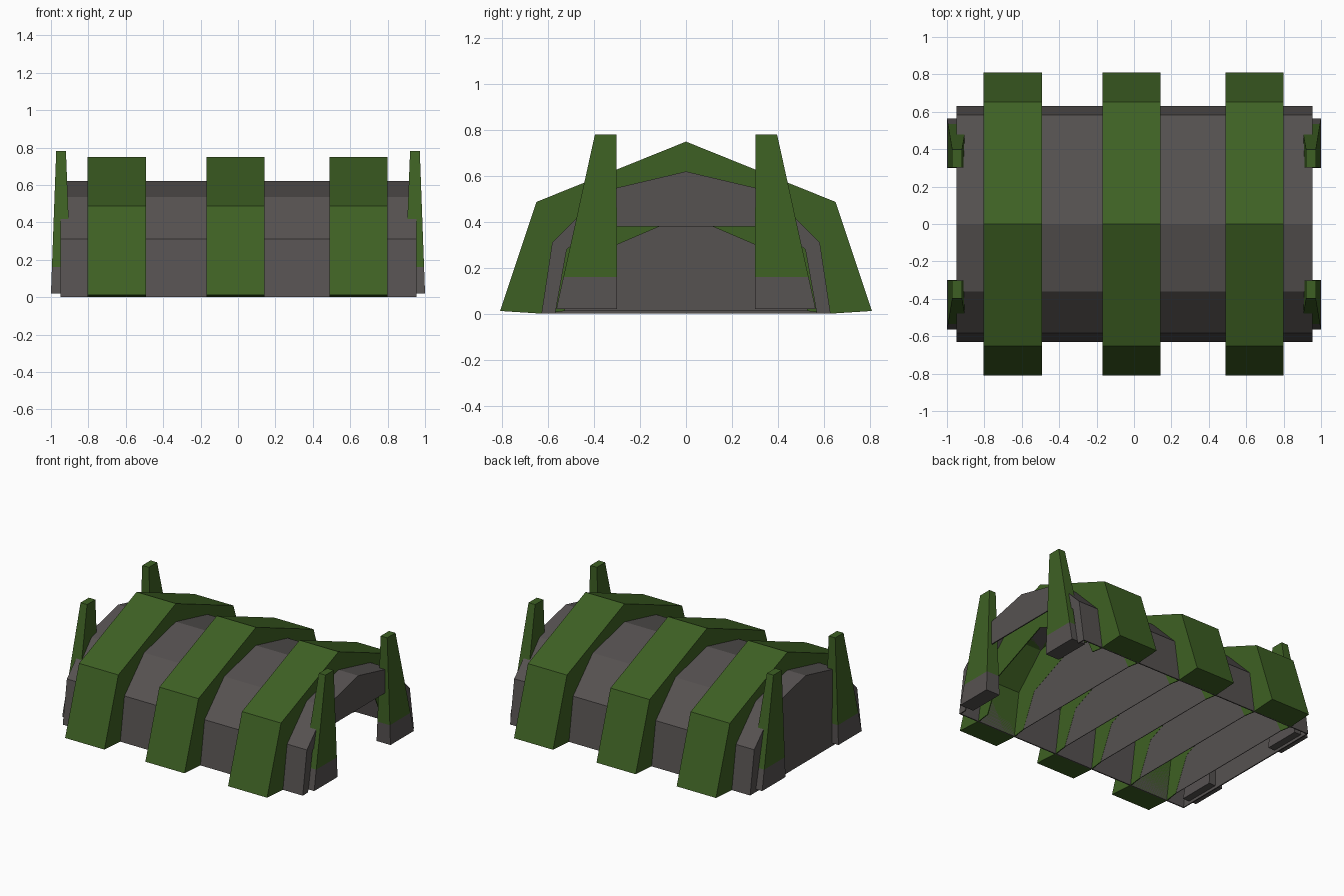
import bpy, bmesh

if "Cube" in bpy.data.objects:
    bpy.data.objects.remove(bpy.data.objects["Cube"])


def material(name, rgb):
    m = bpy.data.materials.new(name)
    m.diffuse_color = (*rgb, 1)
    m.use_nodes = True
    m.node_tree.nodes["Principled BSDF"].inputs["Base Color"].default_value = m.diffuse_color
    return m


GREY = material("concrete grey", (0.093, 0.084, 0.082))
GREEN = material("army green", (0.048, 0.118, 0.017))


def finish(name, bm, mats):
    bmesh.ops.recalc_face_normals(bm, faces=bm.faces)
    me = bpy.data.meshes.new(name)
    bm.to_mesh(me)
    bm.free()
    for m in mats:
        me.materials.append(m)
    ob = bpy.data.objects.new(name, me)
    bpy.context.collection.objects.link(ob)
    return ob


def mirrored(half):
    """Half profile from foot to crown (y > 0) completed on the -y side."""
    return half + [(-y, z) for y, z in reversed(half) if y > 0]


def arch(name, outer, inner, x0, x1, mat):
    """Solid arch between two profiles with equal point counts, along x."""
    bm = bmesh.new()
    rows = [[bm.verts.new((x, y, z)) for y, z in prof]
            for x, prof in ((x0, outer), (x1, outer), (x1, inner), (x0, inner))]
    n = len(outer)
    for k in range(4):
        a, b = rows[k], rows[(k + 1) % 4]
        for i in range(n - 1):
            bm.faces.new((a[i], a[i + 1], b[i + 1], b[i]))
    for i in (0, n - 1):
        bm.faces.new([r[i] for r in rows])
    return finish(name, bm, [mat])


def slab(name, prof, x0, x1, mat):
    """Closed prism of a profile along x."""
    bm = bmesh.new()
    a = [bm.verts.new((x0, y, z)) for y, z in prof]
    b = [bm.verts.new((x1, y, z)) for y, z in prof]
    bm.faces.new(a)
    bm.faces.new(b)
    for i in range(len(prof)):
        j = (i + 1) % len(prof)
        bm.faces.new((a[i], a[j], b[j], b[i]))
    return finish(name, bm, [mat])


# Thin vaulted shell, open underneath
shell_out = mirrored([(0.63, 0.0), (0.583, 0.31), (0.36, 0.535), (0, 0.62)])
shell_in = mirrored([(0.622, 0.0), (0.575, 0.307), (0.356, 0.526), (0, 0.611)])
arch("shell", shell_out, shell_in, -0.95, 0.955, GREY)

# Doorway frame on the +x end, plain wall on the -x end
door = mirrored([(0.57, 0.0), (0.52, 0.28), (0.40, 0.38), (0, 0.38)])
arch("door_frame", shell_in, door, 0.947, 0.955, GREY)
slab("end_wall", shell_in, -0.95, -0.942, GREY)

# Three hollow ribs over the shell, with cross walls inside
rib_out = mirrored([(0.81, 0.012), (0.652, 0.487), (0.30, 0.629), (0, 0.75)])
ring_in = mirrored([(0.53, 0.012), (0.42, 0.25), (0.20, 0.344), (0, 0.43)])
ribs = ((-0.805, -0.493), (-0.168, 0.143), (0.488, 0.798))
for i, (x0, x1) in enumerate(ribs):
    arch(f"rib_{i + 1}", rib_out, shell_in, x0, x1, GREEN)
    for side, xa in (("left", x0), ("right", x1 - 0.006)):
        arch(f"rib_{i + 1}_{side}_ring", shell_in, ring_in, xa, xa + 0.006, GREEN)
        if not (i == 2 and side == "right"):      # the first bay stays open
            slab(f"rib_{i + 1}_{side}_wall", ring_in, xa + 0.001, xa + 0.005, GREY)

# Four tapered corner pillars with grey feet
foot = (0.89, 1.0, 0.30, 0.565, 0.02)
top = (0.92, 0.972, 0.303, 0.397, 0.78)
for sx in (-1, 1):
    for sy in (-1, 1):
        bm = bmesh.new()
        rings = []
        for t in (0, 0.185, 1):
            xa, xb, ya, yb, z = [p + (q - p) * t for p, q in zip(foot, top)]
            rings.append([bm.verts.new((sx * x, sy * y, z)) for x, y in
                          ((xa, ya), (xb, ya), (xb, yb), (xa, yb))])
        bm.faces.new(rings[0])
        bm.faces.new(rings[2]).material_index = 1
        for level in range(2):
            a, b = rings[level], rings[level + 1]
            for i in range(4):
                j = (i + 1) % 4
                bm.faces.new((a[i], a[j], b[j], b[i])).material_index = level
        side = ("left" if sx < 0 else "right") + ("_front" if sy < 0 else "_back")
        finish(f"pillar_{side}", bm, [GREY, GREEN])
